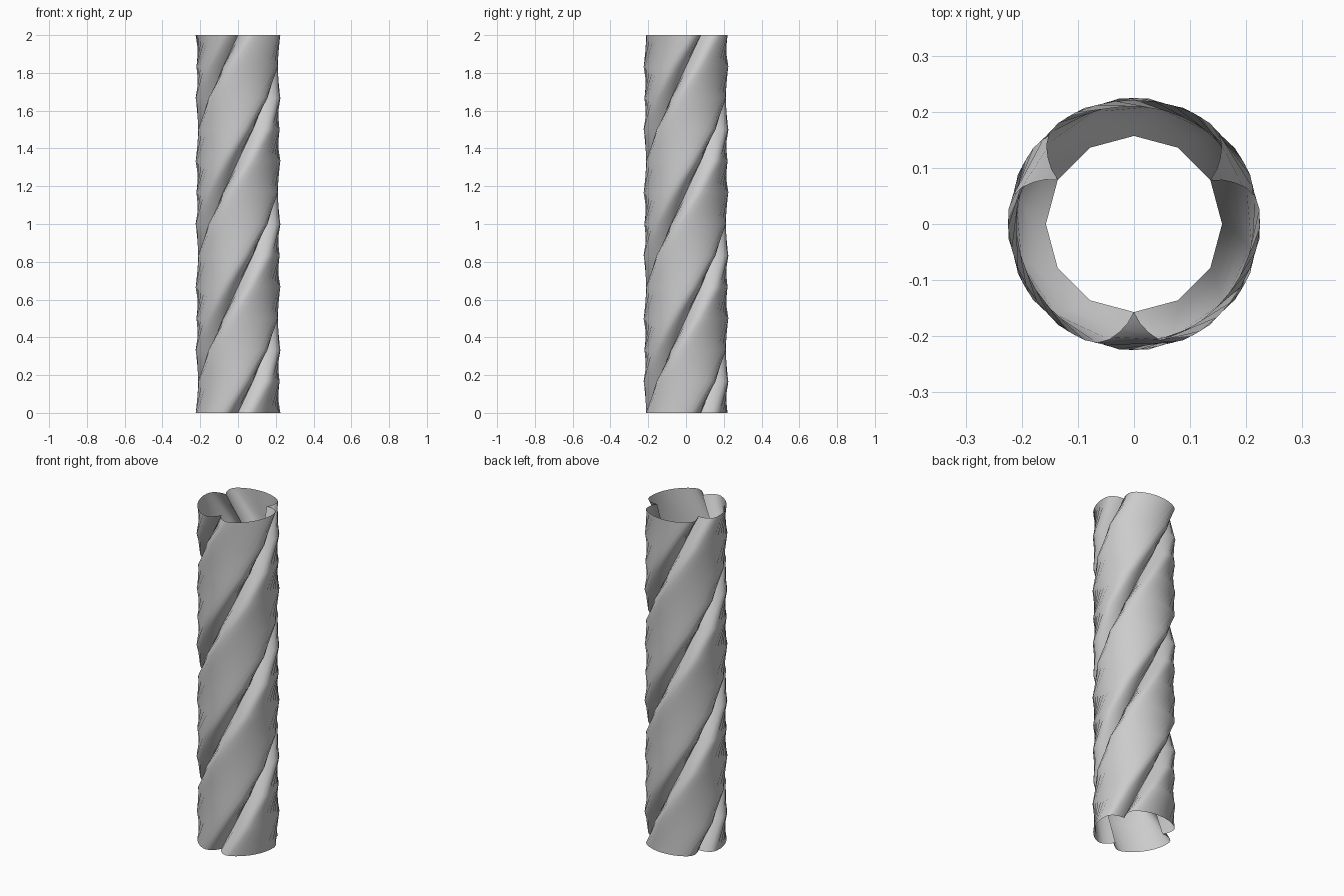
import bpy, bmesh
from math import radians, cos, sin

if "Cube" in bpy.data.objects:
    bpy.data.objects.remove(bpy.data.objects["Cube"])

HEIGHT, LEVELS, TURN, LOBES = 2.0, 12, 360.0, 3

# Half of one lobe: (degrees from the groove, radius)
half = [(0, 0.157), (3.5, 0.177), (7.5, 0.194), (12, 0.2105), (17, 0.2215),
        (23, 0.225), (32, 0.2245), (42, 0.2225), (51, 0.2215), (60, 0.221)]
lobe = half + [(120 - a, r) for a, r in half[-2:0:-1]]

# Full three-lobed section, grooves at 30, 150 and 270 degrees
section = [(30 + 120 * k + a, r) for k in range(LOBES) for a, r in lobe]

# Open tube: the section is repeated upward while turning once
bm = bmesh.new()
rings = []
for i in range(LEVELS + 1):
    t = i / LEVELS
    rings.append([bm.verts.new((r * cos(radians(a + TURN * t)),
                                r * sin(radians(a + TURN * t)),
                                HEIGHT * t)) for a, r in section])
n = len(section)
for low, high in zip(rings, rings[1:]):
    for j in range(n):
        k = (j + 1) % n
        bm.faces.new((low[j], low[k], high[k], high[j]))

mesh = bpy.data.meshes.new("twisted_tube")
bm.to_mesh(mesh)
bm.free()
tube = bpy.data.objects.new("twisted_tube", mesh)
bpy.context.collection.objects.link(tube)

# Smooth lobes, sharp grooves
bpy.context.view_layer.objects.active = tube
tube.select_set(True)
bpy.ops.object.shade_smooth_by_angle(angle=radians(50))
